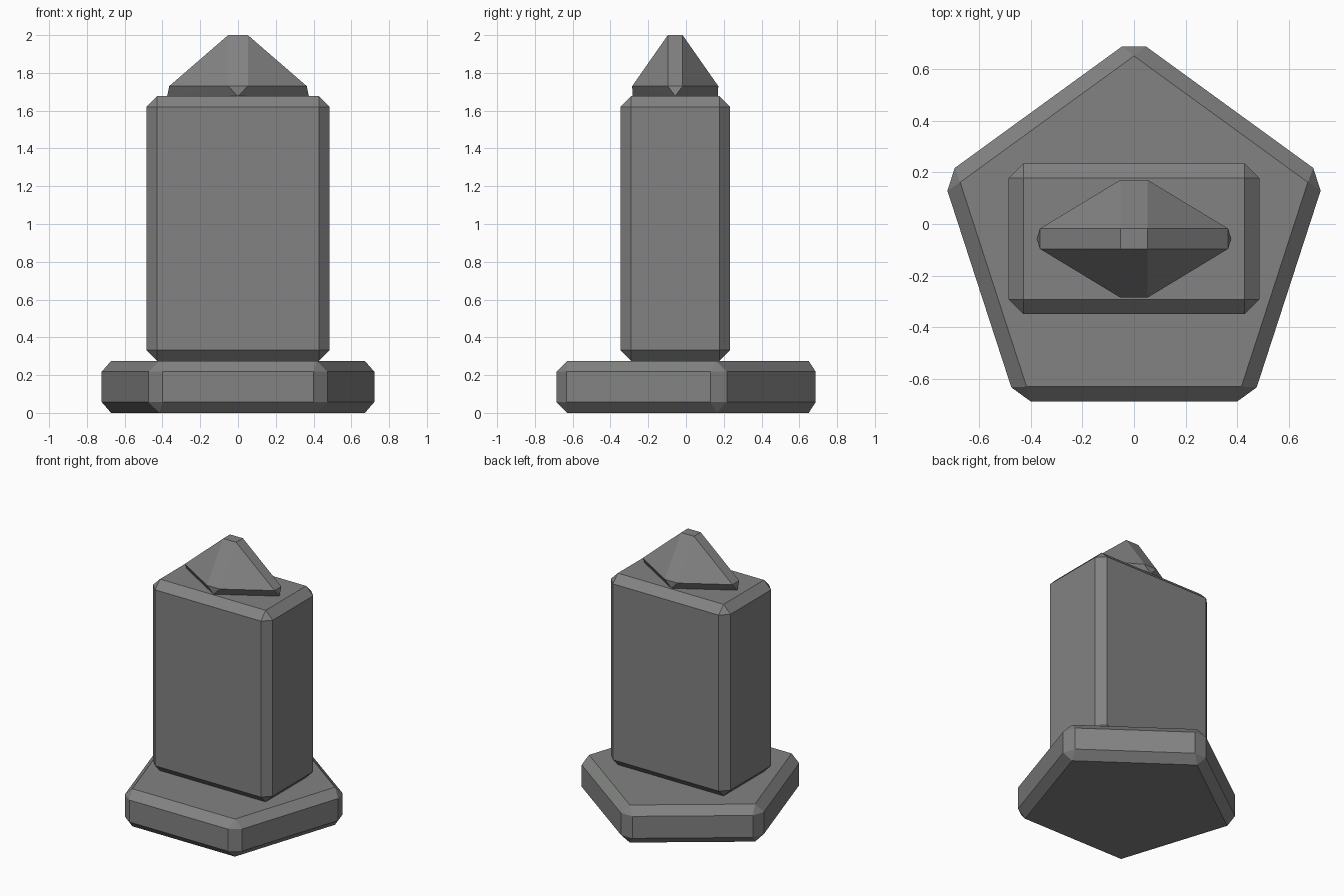
import bpy, bmesh, math

if "Cube" in bpy.data.objects:
    bpy.data.objects.remove(bpy.data.objects["Cube"])

CY = -0.057      # shared centre line of the parts in y
BEVEL = 0.057

stone = bpy.data.materials.new("grey stone")
stone.diffuse_color = (0.22, 0.225, 0.22, 1)
stone.use_nodes = True
stone.node_tree.nodes["Principled BSDF"].inputs["Base Color"].default_value = stone.diffuse_color


def finish(name, bm):
    bmesh.ops.recalc_face_normals(bm, faces=bm.faces[:])
    mesh = bpy.data.meshes.new(name)
    bm.to_mesh(mesh)
    bm.free()
    mesh.materials.append(stone)
    obj = bpy.data.objects.new(name, mesh)
    bpy.context.collection.objects.link(obj)
    return obj


def chamfered_prism(name, outline, z0, z1):
    bm = bmesh.new()
    face = bm.faces.new([bm.verts.new((x, y + CY, z0)) for x, y in outline])
    top = bmesh.ops.extrude_face_region(bm, geom=[face], use_keep_orig=True)["geom"]
    for v in top:
        if isinstance(v, bmesh.types.BMVert):
            v.co.z = z1
    bmesh.ops.recalc_face_normals(bm, faces=bm.faces[:])
    bmesh.ops.bevel(bm, geom=bm.edges[:], offset=BEVEL, offset_type='OFFSET',
                    segments=1, profile=0.5, affect='EDGES')
    return finish(name, bm)


# Pentagonal plinth, one corner pointing to the back
R = 0.777
pentagon = [(R * math.cos(math.radians(90 + 72 * i)),
             R * math.sin(math.radians(90 + 72 * i))) for i in range(5)]
chamfered_prism("base_plinth", pentagon, 0, 0.275)

# Rectangular pillar
chamfered_prism("pillar", [(-0.485, -0.291), (0.485, -0.291),
                           (0.485, 0.291), (-0.485, 0.291)], 0.275, 1.677)

# Chamfered diamond-shaped pyramid cap
bm = bmesh.new()
points = [(0.375, 0, 1.677), (-0.375, 0, 1.677), (0, 0.226, 1.677), (0, -0.226, 1.677)]
for sx in (-1, 1):
    for sy in (-1, 1):
        points += [(sx * 0.052, sy * 0.039, 2.0),
                   (sx * 0.052, sy * 0.228, 1.73),
                   (sx * 0.364, sy * 0.039, 1.73)]
for x, y, z in points:
    bm.verts.new((x, y + CY, z))
bmesh.ops.convex_hull(bm, input=bm.verts[:])
bmesh.ops.dissolve_limit(bm, angle_limit=0.01, verts=bm.verts[:], edges=bm.edges[:])
finish("pyramid_cap", bm)
